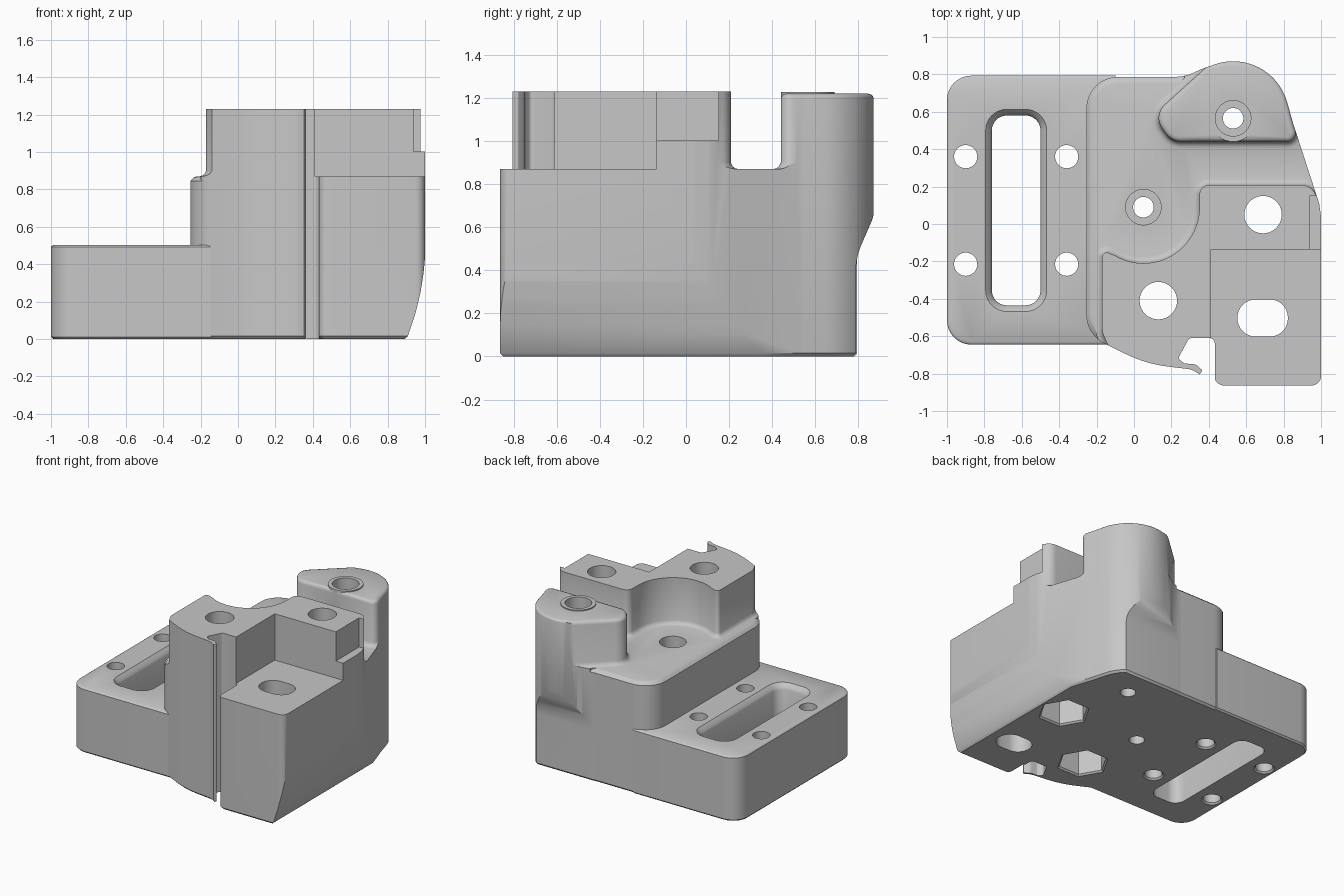
import bpy, bmesh, math
from mathutils import Vector, Matrix

if "Cube" in bpy.data.objects:
    bpy.data.objects.remove(bpy.data.objects["Cube"])

grey = bpy.data.materials.new("plain_grey")
grey.use_nodes = True
grey.diffuse_color = (0.57, 0.57, 0.57, 1)
grey.node_tree.nodes["Principled BSDF"].inputs["Base Color"].default_value = (0.57, 0.57, 0.57, 1)


# Outline helpers
def rounded(points, steps=8):
    """Polygon from (x, y, radius) corners, each corner filleted."""
    out = []
    for i, (x, y, r) in enumerate(points):
        p = Vector((x, y))
        a = Vector(points[i - 1][:2]) - p
        b = Vector(points[(i + 1) % len(points)][:2]) - p
        half = a.angle(b) / 2
        if r == 0 or half > 1.56:
            out.append(p)
            continue
        t = min(r / math.tan(half), 0.49 * a.length, 0.49 * b.length)
        r = t * math.tan(half)
        mid = p + (a.normalized() + b.normalized()).normalized() * (r / math.sin(half))
        start, end = p + a.normalized() * t - mid, p + b.normalized() * t - mid
        turn = math.atan2(start.x * end.y - start.y * end.x, start.dot(end))
        out += [mid + Matrix.Rotation(turn * k / steps, 2) @ start for k in range(steps + 1)]
    return out


def arc(cx, cy, r, a0, a1, n):
    angles = [math.radians(a0 + (a1 - a0) * k / n) for k in range(n + 1)]
    return [(cx + r * math.cos(a), cy + r * math.sin(a), 0) for a in angles]


def circle(cx, cy, r, n=40):
    return [Vector(p[:2]) for p in arc(cx, cy, r, 0, 360, n)[:-1]]


def rect(x0, x1, y0, y1, r=0):
    return rounded([(x0, y0, r), (x1, y0, r), (x1, y1, r), (x0, y1, r)])


def offset(poly, d):
    out = []
    for i, p in enumerate(poly):
        e = (p - poly[i - 1]).normalized()
        f = (poly[(i + 1) % len(poly)] - p).normalized()
        m, n = Vector((e.y, -e.x)), Vector((f.y, -f.x))
        out.append(p + (m + n) * (d / max(0.4, 1 + m.dot(n))))
    return out


def loft(name, poly, layers, place=lambda u, v, w: (u, v, w)):
    """Stack offset copies of an outline at (height, offset) layers."""
    poly = [p for i, p in enumerate(poly) if (p - poly[i - 1]).length > 1e-5]
    if sum(poly[i - 1].cross(p) for i, p in enumerate(poly)) < 0:
        poly.reverse()
    bm = bmesh.new()
    rings = [[bm.verts.new(place(p.x, p.y, w)) for p in offset(poly, d)] for w, d in layers]
    for lo, hi in zip(rings, rings[1:]):
        for i in range(len(poly)):
            bm.faces.new((lo[i - 1], lo[i], hi[i], hi[i - 1]))
    bm.faces.new(rings[0][::-1])
    bm.faces.new(rings[-1])
    bmesh.ops.recalc_face_normals(bm, faces=bm.faces)
    mesh = bpy.data.meshes.new(name)
    bm.to_mesh(mesh)
    bm.free()
    mesh.materials.append(grey)
    ob = bpy.data.objects.new(name, mesh)
    bpy.context.collection.objects.link(ob)
    return ob


def prism(name, poly, lo, hi, **kw):
    return loft(name, poly, [(lo, 0), (hi, 0)], **kw)


def combine(target, tool, operation):
    mod = target.modifiers.new("combine", 'BOOLEAN')
    mod.operation, mod.solver, mod.object = operation, 'EXACT', tool
    bpy.context.view_layer.update()
    mesh = bpy.data.meshes.new_from_object(
        target.evaluated_get(bpy.context.evaluated_depsgraph_get()))
    target.modifiers.clear()
    target.data = mesh
    bpy.data.objects.remove(tool)


# Low plate, ending just inside the main body
plate = loft("base_plate", rect(-1, .3, -.645, .793, .13),
             [(0, -.012), (.012, 0), (.492, 0), (.498, -.005), (.503, -.014)])
combine(plate, prism("trim", rect(-.1, 1, -1, 1), -.5, 1), 'DIFFERENCE')

# Long slot with eased rim
slot = loft("slot", rect(-.76, -.5, -.435, .58, .08),
            [(-.1, 0), (.46, 0), (.475, .008), (.49, .02), (.503, .033), (.6, .033)])
combine(plate, slot, 'DIFFERENCE')

# Plate screw holes
for x in (-.9, -.36):
    for y in (.36, -.215):
        hole = loft("hole", circle(x, y, .062), [(-.1, .012), (0, .012), (.012, 0), (.7, 0)])
        combine(plate, hole, 'DIFFERENCE')

# Outer shell that bounds the main body
outline = rounded([(-.255, .787, .17), (.27, .787, .25), (.36, .828, .1)]
                  + arc(.53, .57, .30, 110, 15, 20)
                  + [(.85, .54, .1), (.99, .11, .12), (1, .04, .1), (1, -.863, .05),
                     (.43, -.863, .05), (.43, -.7, 0), (.39, -.7, 0), (.36, -.81, 0),
                     (.31, -.778, .1), (.06, -.747, .7), (-.255, -.59, .17)])
shell = loft("shell", outline, [(0, -.015), (.015, 0), (1.4, 0)])

# Curved lower right flank and the step under the rear pillar
flank = rounded([(-2, -.1, 0), (.89, -.1, 0), (.89, 0, 0), (.908, .015, 0), (.947, .13, .5),
                 (.976, .25, .5), (.993, .36, .5), (1.003, .47, .5), (1.02, .9, 0),
                 (1.02, 2, 0), (-2, 2, 0)])
combine(shell, prism("flank", flank, -2, 2, place=lambda u, v, w: (u, w, v)), 'INTERSECT')
rear = rounded([(-2, -.1, 0), (.775, -.1, 0), (.775, 0, 0), (.789, .015, 0), (.789, .46, .3),
                (.876, .66, .2), (.876, 2, 0), (-2, 2, 0)])
combine(shell, prism("rear", rear, -2, 2, place=lambda u, v, w: (w, u, v)), 'INTERSECT')

# Deck with a soft top edge
body = loft("mount_body", outline, [(-.1, .01), (.84, .01), (.847, -.002), (.858, -.012),
                                    (.866, -.022), (.87, -.035)])
flare = [(.8, .035), (.87, .035), (.874, .02), (.882, .009), (.9, 0)]

# Front tower, hollowed around the deck bore
tower = rounded([(-.17, -.14, .04)] + arc(.05, .09, .3, 240, 360, 24)
                + [(.35, .208, .05), (.94, .208, .08), (1.02, .08, 0), (1.2, .08, 0),
                   (1.2, -1, 0), (-.08, -1, 0), (-.12, -.69, 0), (-.17, -.58, .1)])
combine(body, loft("tower", tower, flare + [(1.23, 0)]), 'UNION')

# Rear pillar
pillar = rounded([(.10, .58, .1), (.20, .44, .1), (.88, .44, .09), (.845, .56, .05)]
                 + arc(.53, .57, .303, 15, 105, 20) + [(.40, .852, .12)])
combine(body, loft("pillar", pillar, flare + [(1.195, 0), (1.207, -.004), (1.215, -.011),
                                              (1.22, -.025)]), 'UNION')

# Sharp edged right side of the deck, with the front block cleared above
combine(body, prism("clearance", rect(.412, 1.5, -1.5, -.137), .6, 2), 'DIFFERENCE')
combine(body, prism("block", rect(.27, 1.5, -1.5, 1.5), .3, .87), 'UNION')
combine(body, shell, 'INTERSECT')

# Pillar sleeve
combine(body, prism("sleeve", circle(.53, .565, .125), 1.1, 1.228), 'UNION')

# Side ledge
combine(body, prism("ledge", rect(.937, 1.5, -.3, .15), 1.003, 2), 'DIFFERENCE')

# Front channel leaving the thin curved lip
channel = rounded([(.432, -1, 0), (.432, -.61, .03), (.295, -.61, .02), (.235, -.72, .02),
                   (.27, -.746, .02), (.33, -.75, .04), (.367, -.783, .01),
                   (.352, -.802, .01), (.36, -1, 0)])
combine(body, prism("channel", channel, -1, 2), 'DIFFERENCE')

# Stepped bores in deck and pillar
for x, y, seat in ((.05, .09, .35), (.53, .565, .7)):
    combine(body, prism("bore", circle(x, y, .055), -1, 2), 'DIFFERENCE')
    combine(body, prism("counterbore", circle(x, y, .095), seat, 2), 'DIFFERENCE')

# Tower bolt holes with hexagonal nut pockets below
for x, y in ((.13, -.41), (.69, .05)):
    combine(body, prism("bolt", circle(x, y, .1), -1, 2), 'DIFFERENCE')
    pocket = loft("pocket", circle(x, y, .175, 6), [(-.1, .012), (0, .012), (.012, 0), (.25, 0)])
    combine(body, pocket, 'DIFFERENCE')

# Oval hole in the front block
combine(body, prism("oval", rect(.553, .823, -.602, -.403, .098), -1, 2), 'DIFFERENCE')

# Smooth shading with sharp creases
for ob in (plate, body):
    bpy.ops.object.select_all(action='DESELECT')
    ob.select_set(True)
    bpy.context.view_layer.objects.active = ob
    bpy.ops.object.shade_smooth_by_angle(angle=math.radians(32))

# The spent shell cutter is no longer needed
for ob in [o for o in bpy.data.objects if o.name.startswith("shell")]:
    bpy.data.objects.remove(ob)
